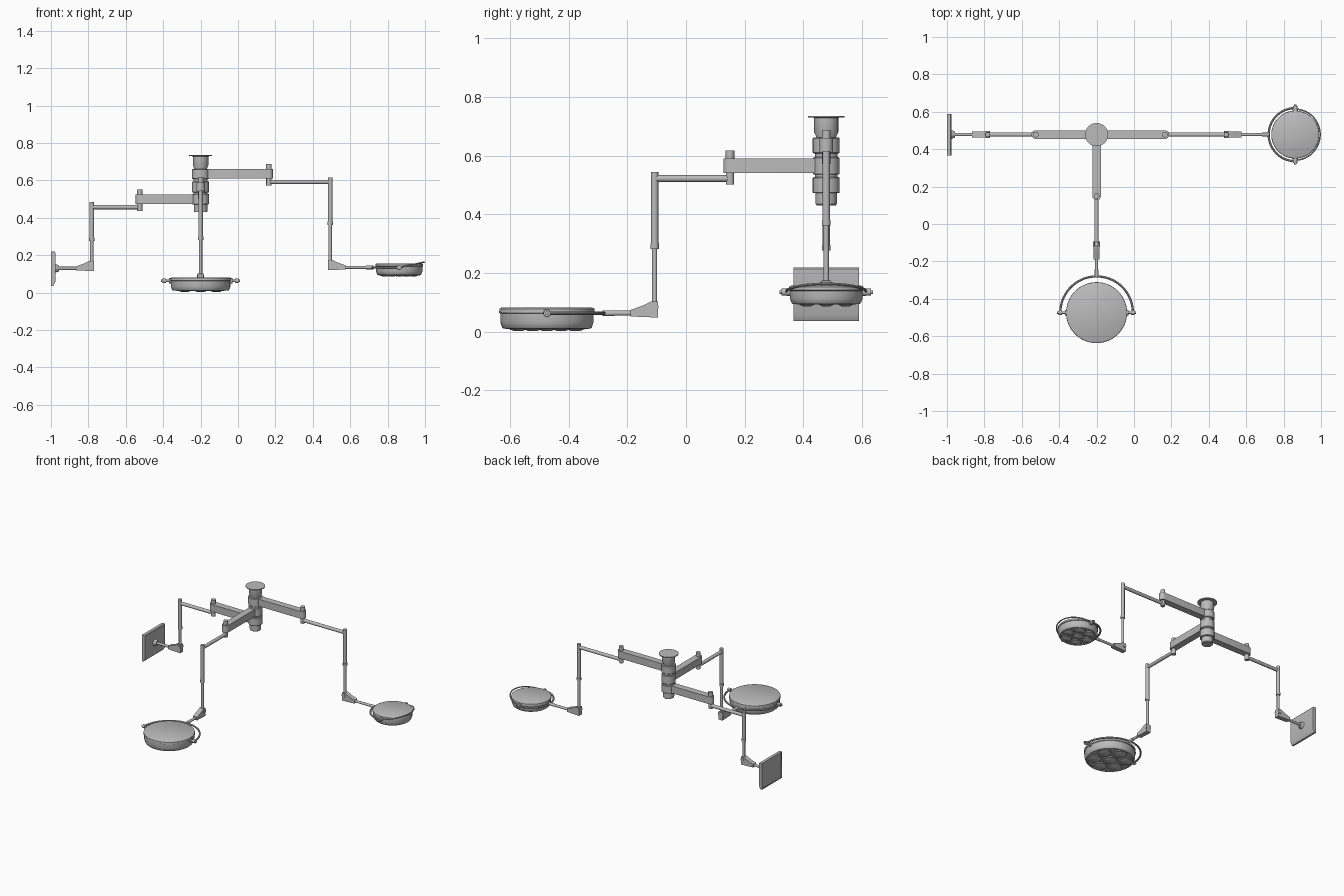
import bpy, bmesh
from math import pi, cos, sin, radians
from mathutils import Matrix, Vector

cube = bpy.data.objects.get("Cube")
if cube:
    bpy.data.objects.remove(cube)

grey = bpy.data.materials.new("light grey")
grey.use_nodes = True
tone = (0.5, 0.5, 0.5, 1)
grey.diffuse_color = tone
grey.node_tree.nodes["Principled BSDF"].inputs["Base Color"].default_value = tone

HUB = Matrix.Translation((-0.2, 0.478, 0))


def finish(name, bm, matrix):
    """Turn a bmesh into a placed, smooth-shaded object."""
    bmesh.ops.remove_doubles(bm, verts=bm.verts, dist=1e-5)
    bmesh.ops.recalc_face_normals(bm, faces=bm.faces)
    bm.transform(matrix)
    mesh = bpy.data.meshes.new(name)
    bm.to_mesh(mesh)
    bm.free()
    mesh.materials.append(grey)
    obj = bpy.data.objects.new(name, mesh)
    bpy.context.collection.objects.link(obj)
    bpy.ops.object.select_all(action='DESELECT')
    obj.select_set(True)
    bpy.context.view_layer.objects.active = obj
    bpy.ops.object.shade_smooth_by_angle(angle=radians(35))
    return obj


def add_rod(bm, a, b, r, r2=None, sides=20):
    a, b = Vector(a), Vector(b)
    turn = (b - a).to_track_quat('Z', 'Y').to_matrix().to_4x4()
    bmesh.ops.create_cone(bm, cap_ends=True, segments=sides, radius1=r,
                          radius2=r if r2 is None else r2, depth=(b - a).length,
                          matrix=Matrix.Translation((a + b) / 2) @ turn)


def rod(name, a, b, r, matrix, r2=None):
    bm = bmesh.new()
    add_rod(bm, a, b, r, r2)
    return finish(name, bm, matrix)


def lathe(name, profile, matrix, steps=48):
    """Spin (radius, z) points around the z axis."""
    bm = bmesh.new()
    vs = [bm.verts.new((r, 0, z)) for r, z in profile]
    es = [bm.edges.new(p) for p in zip(vs, vs[1:])]
    bmesh.ops.spin(bm, geom=vs + es, cent=(0, 0, 0), axis=(0, 0, 1),
                   angle=2 * pi, steps=steps)
    return finish(name, bm, matrix)


def prism(name, outline, vec, matrix):
    """Extrude a flat outline along a vector."""
    bm = bmesh.new()
    face = bm.faces.new([bm.verts.new(p) for p in outline])
    out = bmesh.ops.extrude_face_region(bm, geom=[face])
    bmesh.ops.translate(bm, vec=vec, verts=[g for g in out["geom"]
                                            if isinstance(g, bmesh.types.BMVert)])
    return finish(name, bm, matrix)


def hoop(name, radius, thick, matrix):
    """Half ring on the -x side of the origin."""
    bm = bmesh.new()
    vs = [bm.verts.new((0, radius + thick * cos(t), thick * sin(t)))
          for t in (2 * pi * i / 10 for i in range(10))]
    bm.faces.new(vs)
    bmesh.ops.spin(bm, geom=bm.faces[:] + bm.edges[:] + vs, cent=(0, 0, 0),
                   axis=(0, 0, 1), angle=pi, steps=36)
    return finish(name, bm, matrix)


def arm(side, angle, z, pivot, drop, top, joint, rod_z, rod_end):
    """Arm chain running along local +x from the hub."""
    m = HUB @ Matrix.Rotation(radians(angle), 4, 'Z')
    w, h = 0.023, 0.025
    outline = []
    for cx, start in ((pivot, -pi / 2), (0, pi / 2)):
        for i in range(13):
            t = start + pi * i / 12
            outline.append((cx + w * cos(t), w * sin(t), z - h))
    prism(side + "_main_arm", outline, (0, 0, 2 * h), m)
    rod(side + "_elbow_cap", (pivot, 0, z + h), (pivot, 0, z + 0.052), 0.015, m)
    rod(side + "_elbow_pin", (pivot, 0, z - 0.063), (pivot, 0, z - h), 0.014, m)
    low = z - 0.043
    rod(side + "_forearm", (pivot, 0, low), (drop, 0, low), 0.0115, m)
    rod(side + "_drop_sleeve", (drop, 0, joint), (drop, 0, top), 0.0125, m)
    rod(side + "_drop_collar", (drop, 0, joint - 0.008), (drop, 0, joint + 0.01), 0.0145, m)
    rod(side + "_drop_tube", (drop, 0, rod_z), (drop, 0, joint), 0.009, m)
    # Tapered knuckle at the bottom of the drop tube
    shape = [(-0.012, -0.015), (0.083, -0.011), (0.083, 0.011), (0.045, 0.024),
             (0.012, 0.04), (-0.012, 0.04)]
    prism(side + "_knuckle", [(drop + x, -0.016, rod_z + dz) for x, dz in shape],
          (0, 0.032, 0), m)
    rod(side + "_knuckle_pin", (drop, -0.019, rod_z + 0.022),
        (drop, 0.019, rod_z + 0.022), 0.013, m)
    rod(side + "_holder_rod", (drop + 0.07, 0, rod_z), (rod_end, 0, rod_z), 0.0085, m)
    return m


def lamp(side, m, dist, axis_z, r, low, high, yoke_r):
    """Round lamp head with its yoke, pins and lenses."""
    c = m @ Matrix.Translation((dist, 0, 0))
    t = high - low
    lathe(side + "_lamp_head", [
        (0, high), (r - 0.008, high), (r - 0.001, high - 0.004), (r, high - t * 0.25),
        (r - 0.004, high - t * 0.28), (r - 0.004, low + t * 0.3), (r - 0.01, low + 0.004),
        (r - 0.014, low), (r - 0.022, low), (r - 0.024, low + 0.004), (0, low + 0.004)],
        c, 64)
    # Lenses: one in the middle, six around it
    bm = bmesh.new()
    spots = [(0, 0)] + [(0.6 * r * cos(i * pi / 3), 0.6 * r * sin(i * pi / 3))
                        for i in range(6)]
    for x, y in spots:
        add_rod(bm, (x, y, low - 0.002), (x, y, low + 0.006), r * 0.27, sides=28)
        add_rod(bm, (x, y, low - 0.008), (x, y, low - 0.002), r * 0.1, r * 0.2, 28)
    finish(side + "_lamp_lenses", bm, c)
    at = c @ Matrix.Translation((0, 0, axis_z))
    hoop(side + "_yoke", yoke_r - 0.006, 0.006, at)
    for s, label in ((1, "_a"), (-1, "_b")):
        rod(side + "_yoke_pin" + label, (0, s * (r - 0.01), 0),
            (0, s * (yoke_r + 0.012), 0), 0.006, at)
        rod(side + "_yoke_knob" + label, (0, s * (yoke_r - 0.015), 0),
            (0, s * (yoke_r + 0.004), 0), 0.012, at)
        rod(side + "_pivot_boss" + label, (0, s * (r - 0.012), 0),
            (0, s * (r + 0.007), 0), 0.014, at)
    rod(side + "_yoke_socket", (-yoke_r - 0.03, 0, 0), (-yoke_r + 0.01, 0, 0), 0.01, at)
    return at


# Ceiling column with flange and bearing rings
lathe("ceiling_column", [
    (0, 0.735), (0.062, 0.735), (0.062, 0.73), (0.041, 0.729), (0.041, 0.68),
    (0.034, 0.664), (0.034, 0.43), (0, 0.43)], HUB)
for i, (lo, hi, r) in enumerate(((0.607, 0.662, 0.046), (0.535, 0.595, 0.045),
                                 (0.472, 0.527, 0.046), (0.432, 0.475, 0.036),
                                 (0.525, 0.61, 0.038))):
    b = 0.003
    lathe("bearing_ring_%d" % (i + 1), [(0, hi), (r - b, hi), (r, hi - b), (r, lo + b),
                                        (r - b, lo), (0, lo)], HUB)

# Large lamp arm towards the front
front = arm("front", -90, 0.565, 0.328, 0.585, 0.545, 0.29, 0.063, 0.755)
lamp("front", front, 0.952, 0.063, 0.163, 0.011, 0.082, 0.2)

# Small lamp arm towards the left, with a raised handle hoop
left = arm("left", 0, 0.635, 0.365, 0.693, 0.615, 0.37, 0.135, 0.925)
axis = lamp("left", left, 1.062, 0.135, 0.128, 0.094, 0.157, 0.148)
tilt = Matrix.Rotation(radians(-12), 4, 'Y') @ Matrix.Rotation(pi, 4, 'Z')
hoop("left_handle_hoop", 0.136, 0.004, axis @ tilt)

# Screen arm towards the right
right = arm("right", 180, 0.5, 0.325, 0.582, 0.485, 0.285, 0.13, 0.778)
rod("screen_mount", (0.758, 0, 0.13), (0.777, 0, 0.13), 0.016, right, 0.024)
panel = prism("screen_panel", [(x, 0.367, z) for x, z in (
    (-1, 0.036), (-0.988, 0.036), (-0.976, 0.058), (-0.976, 0.214),
    (-0.98, 0.219), (-1, 0.219))], (0, 0.222, 0), Matrix())
# Shallow recessed display on the outer face
bm = bmesh.new()
bm.from_mesh(panel.data)
bm.faces.ensure_lookup_table()
outer = min(bm.faces, key=lambda f: f.calc_center_median().x)
bmesh.ops.inset_region(bm, faces=[outer], thickness=0.01)
bmesh.ops.inset_region(bm, faces=[outer], thickness=0.001, depth=-0.003)
bm.to_mesh(panel.data)
bm.free()
